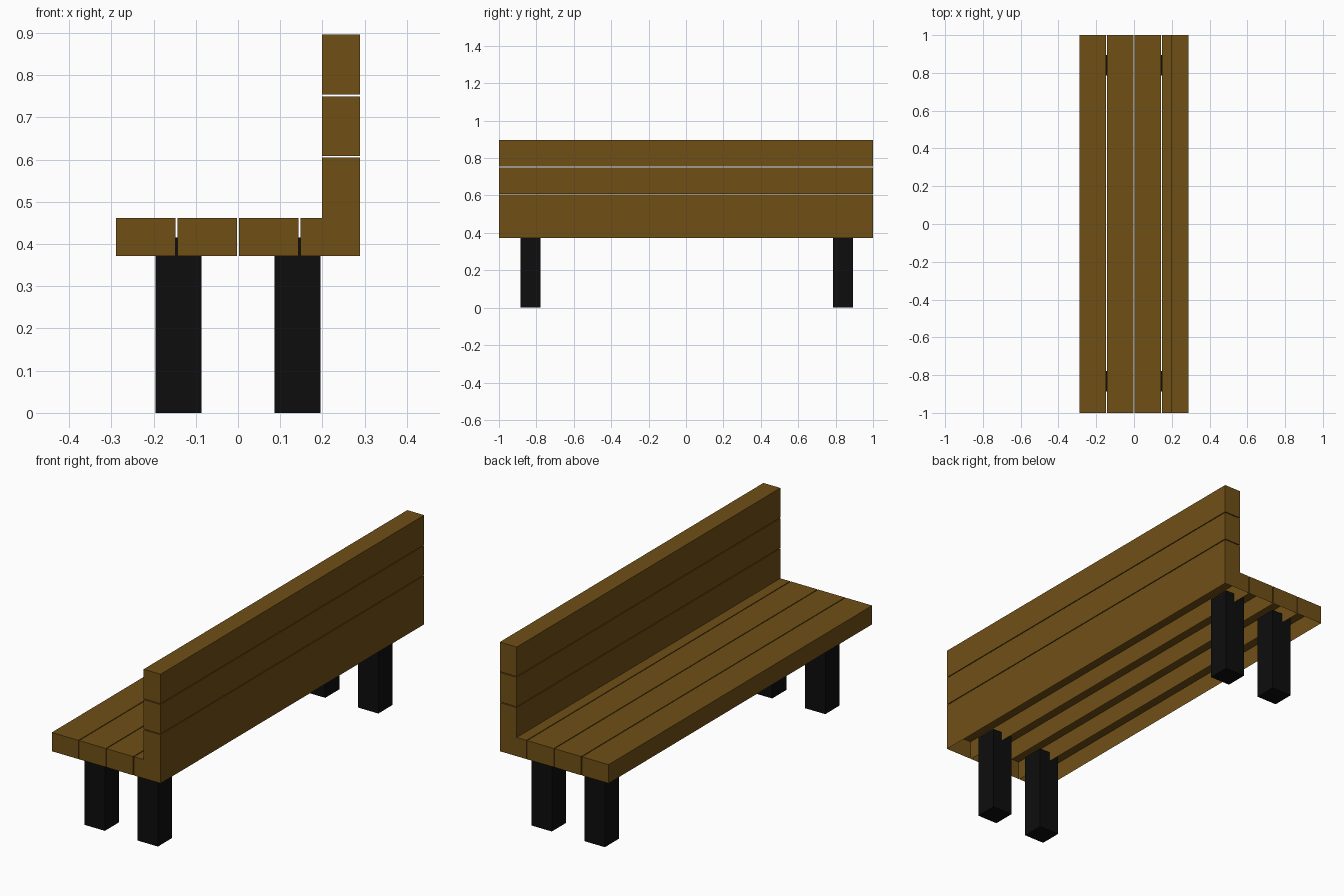
import bpy, bmesh

if "Cube" in bpy.data.objects:
    bpy.data.objects.remove(bpy.data.objects["Cube"])


def material(name, rgb):
    m = bpy.data.materials.new(name)
    m.diffuse_color = (*rgb, 1)
    m.use_nodes = True
    m.node_tree.nodes["Principled BSDF"].inputs["Base Color"].default_value = m.diffuse_color
    return m


wood = material("wood", (0.16, 0.08, 0.008))
black = material("black_metal", (0.004, 0.004, 0.004))


def extrude_profile(name, profile, y0, y1, mat, open_below=None):
    """Sweep an x-z profile along y; faces lying at z = open_below are left out."""
    bm = bmesh.new()
    face = bm.faces.new([bm.verts.new((x, y0, z)) for x, z in profile])
    swept = bmesh.ops.extrude_face_region(bm, geom=[face], use_keep_orig=True)
    moved = [v for v in swept["geom"] if isinstance(v, bmesh.types.BMVert)]
    bmesh.ops.translate(bm, verts=moved, vec=(0, y1 - y0, 0))
    bmesh.ops.recalc_face_normals(bm, faces=bm.faces)
    if open_below is not None:
        base = [f for f in bm.faces
                if all(abs(v.co.z - open_below) < 1e-5 for v in f.verts)]
        bmesh.ops.delete(bm, geom=base, context='FACES')
    mesh = bpy.data.meshes.new(name)
    bm.to_mesh(mesh)
    bm.free()
    mesh.materials.append(mat)
    obj = bpy.data.objects.new(name, mesh)
    bpy.context.collection.objects.link(obj)
    return obj


def rect(x0, x1, z0, z1):
    return [(x0, z0), (x1, z0), (x1, z1), (x0, z1)]


HALF, GAP = 0.289, 0.004
SEAT_Z0, SEAT_Z1 = 0.372, 0.462
BACK_X = 0.199
WIDTH = (2 * HALF - 3 * GAP) / 4

# Seat planks, hollow underneath
for i in range(3):
    x = -HALF + i * (WIDTH + GAP)
    extrude_profile(f"seat_plank_{i + 1}", rect(x, x + WIDTH, SEAT_Z0, SEAT_Z1),
                    -1, 1, wood, SEAT_Z0)

# Rear plank turning up into the backrest, hollow underneath
corner = [(HALF - WIDTH, SEAT_Z0), (HALF, SEAT_Z0), (HALF, 0.605),
          (BACK_X, 0.605), (BACK_X, SEAT_Z1), (HALF - WIDTH, SEAT_Z1)]
extrude_profile("seat_back_corner", corner, -1, 1, wood, SEAT_Z0)

# Upper backrest boards
for i, (z0, z1) in enumerate([(0.609, 0.750), (0.754, 0.896)]):
    extrude_profile(f"back_board_{i + 1}", rect(BACK_X, HALF, z0, z1), -1, 1, wood)

# Legs, reaching up into the hollow seat
for side, x in (("left", -0.141), ("right", 0.141)):
    for end, y in (("front", -0.832), ("rear", 0.84)):
        extrude_profile(f"leg_{end}_{side}", rect(x - 0.054, x + 0.054, 0, 0.416),
                        y - 0.054, y + 0.054, black)
